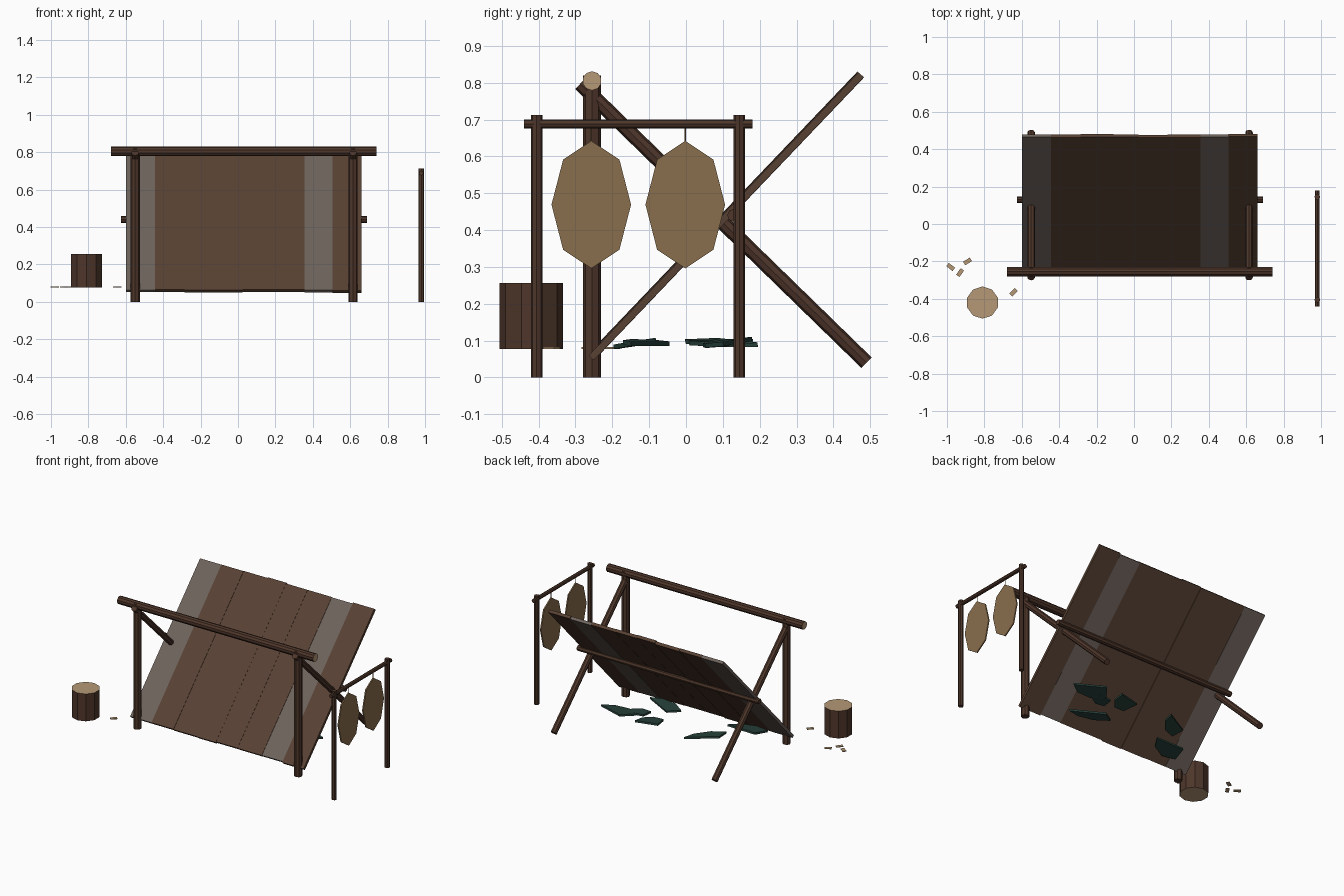
import bpy, bmesh, math, random
from mathutils import Vector, Matrix

if "Cube" in bpy.data.objects:
    bpy.data.objects.remove(bpy.data.objects["Cube"])

random.seed(4)


def srgb(r, g, b):
    return [((c / 255 + 0.055) / 1.055) ** 2.4 for c in (r, g, b)] + [1]


def material(name, *rgb):
    m = bpy.data.materials.new(name)
    m.diffuse_color = srgb(*rgb)
    m.use_nodes = True
    m.node_tree.nodes["Principled BSDF"].inputs["Base Color"].default_value = m.diffuse_color
    return m


POLE = material("dark pole wood", 78, 54, 42)
PLANK = material("brown plank", 88, 65, 51)
GREY = material("weathered grey plank", 110, 99, 92)
CUT = material("pale cut wood", 182, 153, 118)
HIDE = material("tanned hide", 138, 110, 77)
LEAF = material("dark green foliage", 40, 66, 59)


def finish(name, bm, *mats):
    bmesh.ops.recalc_face_normals(bm, faces=bm.faces)
    me = bpy.data.meshes.new(name)
    bm.to_mesh(me)
    bm.free()
    for m in mats:
        me.materials.append(m)
    ob = bpy.data.objects.new(name, me)
    bpy.context.collection.objects.link(ob)
    return ob


def pole(name, a, b, r, sides=8, mat=POLE, cap=None):
    """Straight faceted pole between two points, with optional pale ends."""
    a, b = Vector(a), Vector(b)
    d = b - a
    bm = bmesh.new()
    bmesh.ops.create_cone(bm, cap_ends=True, segments=sides,
                          radius1=r, radius2=r, depth=d.length)
    if cap:
        for f in bm.faces:
            f.material_index = 1 if len(f.verts) > 4 else 0
    rot = d.to_track_quat('Z', 'Y').to_matrix().to_4x4()
    bm.transform(Matrix.Translation((a + b) / 2) @ rot)
    return finish(name, bm, *([mat, cap] if cap else [mat]))


def box(name, size, matrix, mat):
    bm = bmesh.new()
    bmesh.ops.create_cube(bm, size=1)
    bm.transform(matrix @ Matrix.Diagonal((*size, 1)))
    return finish(name, bm, mat)


def prism(name, outline, thickness, matrix, mat):
    """Flat outline in local XY given a thickness."""
    bm = bmesh.new()
    face = bm.faces.new([bm.verts.new((x, y, -thickness / 2)) for x, y in outline])
    ext = bmesh.ops.extrude_face_region(bm, geom=[face])
    bmesh.ops.translate(bm, vec=(0, 0, thickness),
                        verts=[v for v in ext["geom"] if isinstance(v, bmesh.types.BMVert)])
    bm.transform(matrix)
    return finish(name, bm, mat)


# Shelter frame: posts, slanted braces, ridge and cross beam
for side, x in (("left", -0.55), ("right", 0.615)):
    pole(f"{side}_post", (x, -0.255, 0), (x, -0.255, 0.82), 0.025)
    pole(f"{side}_brace", (x, -0.287, 0.797), (x, 0.49, 0.04), 0.02)
pole("ridge_beam", (-0.68, -0.255, 0.805), (0.74, -0.255, 0.805), 0.026, 10, cap=CUT)
pole("cross_beam", (-0.625, 0.13, 0.44), (0.69, 0.13, 0.44), 0.018)

# Slanted wall of planks
edges = [-0.6, -0.445, -0.285, -0.11, 0.025, 0.18, 0.355, 0.505, 0.66]
low, high = Vector((0, -0.256, 0.057)), Vector((0, 0.472, 0.82))
slope = high - low
tilt = math.atan2(slope.z, slope.y)
for i, (x0, x1) in enumerate(zip(edges, edges[1:])):
    centre = (low + high) / 2 + Vector(((x0 + x1) / 2, 0, 0))
    lift = random.uniform(-0.003, 0.003)
    m = (Matrix.Translation(centre) @ Matrix.Rotation(tilt, 4, 'X')
         @ Matrix.Translation((0, 0, lift)))
    length = slope.length + random.uniform(-0.008, 0.008)
    box(f"wall_plank_{i + 1}", (x1 - x0, length, 0.019), m, GREY if i in (0, 6) else PLANK)

# Drying rack with two hanging hides
RX = 0.98
for side, y in (("front", -0.405), ("back", 0.145)):
    pole(f"rack_{side}_post", (RX, y, 0), (RX, y, 0.712), 0.0155)
pole("rack_rail", (RX, -0.44, 0.688), (RX, 0.18, 0.688), 0.0125)
octagon = [(0.108 * math.sin(k * math.pi / 4), 0.173 * math.cos(k * math.pi / 4))
           for k in range(8)]
upright = Matrix(((0, 0, 1, 0), (1, 0, 0, 0), (0, 1, 0, 0), (0, 0, 0, 1)))
for side, y in (("front", -0.257), ("back", -0.002)):
    prism(f"{side}_hide", octagon, 0.008, Matrix.Translation((RX, y, 0.469)) @ upright, HIDE)
    pole(f"{side}_hide_cord", (RX, y, 0.63), (RX, y, 0.69), 0.002, 6, HIDE)

# Chopping stump and scattered wood chips
pole("chopping_stump", (-0.81, -0.42, 0.077), (-0.81, -0.42, 0.256), 0.086, 10, cap=CUT)
for i, (x, y, a) in enumerate([(-0.98, -0.23, -37), (-0.93, -0.26, 55),
                               (-0.89, -0.20, 32), (-0.645, -0.365, 45)]):
    m = Matrix.Translation((x, y, 0.08)) @ Matrix.Rotation(math.radians(a), 4, 'Z')
    box(f"wood_chip_{i + 1}", (0.042, 0.022, 0.005), m, CUT)

# Foliage bedding under the wall: jagged, slightly tilted shards
shard = [(-0.5, -0.2), (-0.15, -0.5), (0.25, -0.35), (0.5, 0.1), (0.1, 0.3), (-0.3, 0.5)]
for i, (x, y, a, length, width) in enumerate([
        (0.42, 0.105, -8, 0.25, 0.13), (0.18, 0.123, 35, 0.17, 0.13),
        (0.235, -0.117, -18, 0.27, 0.10), (-0.21, 0.10, 42, 0.26, 0.10),
        (-0.357, -0.125, 15, 0.24, 0.13), (0.31, 0.06, 20, 0.16, 0.09)]):
    m = (Matrix.Translation((x, y, 0.094)) @ Matrix.Rotation(math.radians(a), 4, 'Z')
         @ Matrix.Rotation(random.uniform(-0.18, 0.18), 4, 'X')
         @ Matrix.Rotation(random.uniform(-0.06, 0.06), 4, 'Y'))
    prism(f"foliage_shard_{i + 1}", [(u * length, v * width) for u, v in shard], 0.012, m, LEAF)
